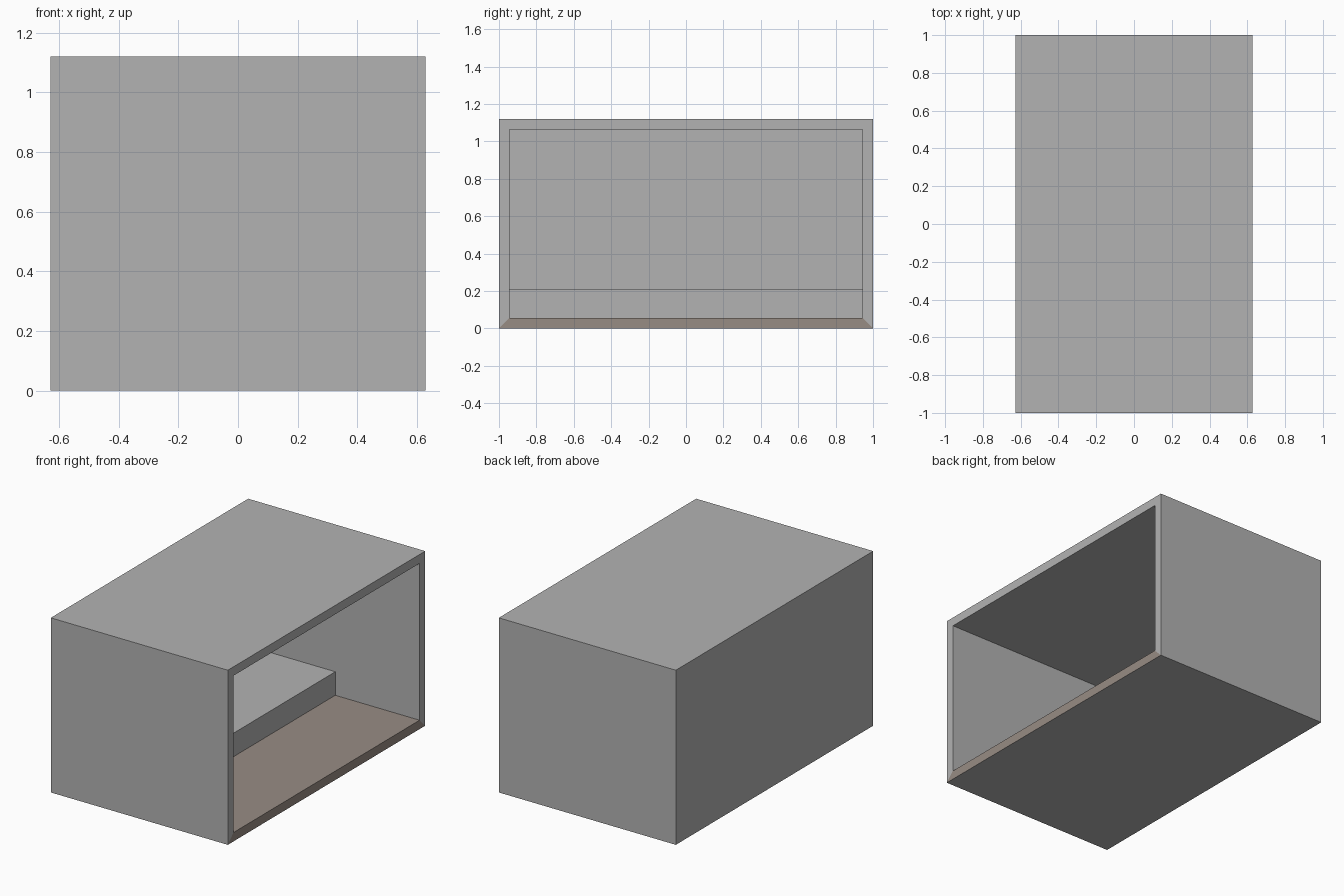
import bpy, bmesh
from mathutils import Vector

if "Cube" in bpy.data.objects:
    bpy.data.objects.remove(bpy.data.objects["Cube"])

W, D, H, T = 1.256, 2.0, 1.12, 0.057   # width, depth, height, wall thickness


def material(name, rgb):
    m = bpy.data.materials.new(name)
    m.diffuse_color = (*rgb, 1)
    m.use_nodes = True
    m.node_tree.nodes["Principled BSDF"].inputs["Base Color"].default_value = m.diffuse_color
    return m


grey = material("mid grey", (0.45, 0.45, 0.45))
brown = material("floor brown", (0.312, 0.262, 0.231))


def box(bm, lo, hi):
    lo, hi = Vector(lo), Vector(hi)
    bmesh.ops.create_cube(bm, size=1)
    for v in bm.verts:
        v.co = (lo + hi) / 2 + v.co * (hi - lo)
    bm.normal_update()


def finish(bm, name, mats):
    me = bpy.data.meshes.new(name)
    bm.to_mesh(me)
    bm.free()
    for m in mats:
        me.materials.append(m)
    ob = bpy.data.objects.new(name, me)
    bpy.context.collection.objects.link(ob)


# Room shell, hollowed out from its open right side
bm = bmesh.new()
box(bm, (-W / 2, -D / 2, 0), (W / 2, D / 2, H))
opening = max(bm.faces, key=lambda f: f.normal.x)
bmesh.ops.inset_individual(bm, faces=[opening], thickness=T, use_even_offset=True)
bmesh.ops.inset_individual(bm, faces=[opening], thickness=0, depth=-(W - T))
bm.normal_update()
# Brown floor and its front lip; the underside stays grey
for f in bm.faces:
    low = f.calc_center_median().z < 0.1
    f.material_index = int(low and f.normal.z > -0.5)
finish(bm, "room_shell", [grey, brown])

# Raised platform along the closed side
bm = bmesh.new()
box(bm, (-W / 2 + T, -D / 2 + T, T), (0.03, D / 2 - T, 0.208))
finish(bm, "raised_platform", [grey])
